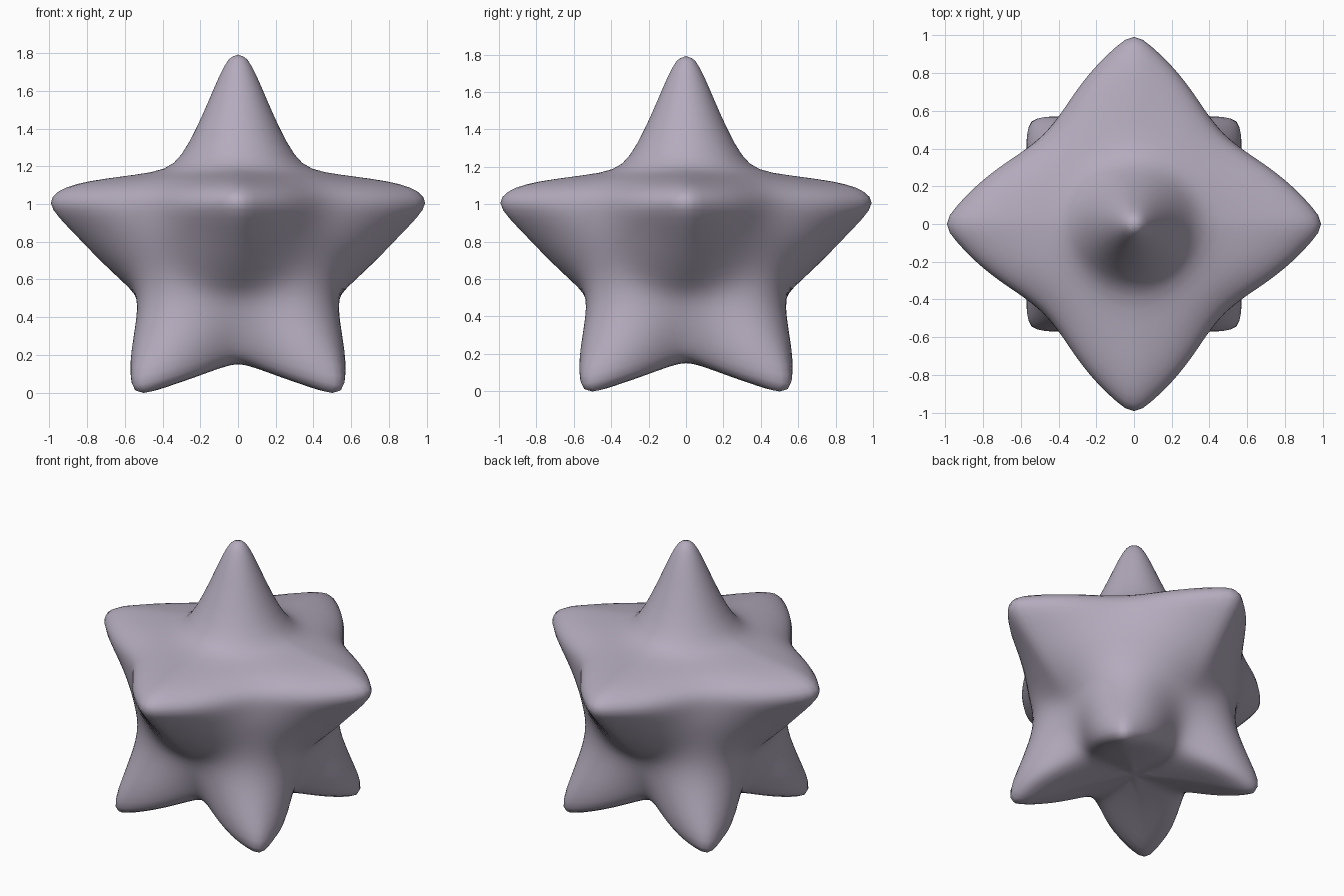
import bpy, bmesh, math

if "Cube" in bpy.data.objects:
    bpy.data.objects.remove(bpy.data.objects["Cube"])

SEG = 64

# Profile rows, top to bottom: radius and height through an arm,
# radius and height through a foot diagonal, cross-section style
# (1 = diamond with arm points, 0 = soft, -1 = pointed feet)
ROWS = [
    (.05, 1.775, .05, 1.775, 0),
    (.095, 1.69, .095, 1.69, 0),
    (.15, 1.56, .15, 1.56, 0),
    (.22, 1.40, .22, 1.40, 0),
    (.30, 1.25, .30, 1.25, 0),
    (.38, 1.18, .37, 1.18, .3),
    (.55, 1.155, .47, 1.15, .65),
    (.72, 1.135, .55, 1.125, .65),
    (.88, 1.11, .62, 1.085, .65),
    (.985, 1.07, .66, 1.045, .65),
    (1.035, 1.01, .675, .99, .65),
    (.975, .93, .675, .93, .65),
    (.86, .82, .67, .85, .6),
    (.73, .69, .655, .76, .4),
    (.61, .585, .635, .66, .2),
    (.545, .525, .625, .56, 0),
    (.515, .45, .64, .45, 0),
    (.495, .36, .68, .33, 0),
    (.465, .27, .735, .20, -.1),
    (.435, .205, .79, .08, -.35),
    (.39, .165, .79, -.02, -.45),
    (.32, .15, .68, -.01, -.7),
    (.22, .15, .50, .05, -.9),
    (.10, .155, .25, .115, -1),
]


def arm_weight(theta, style):
    """1 at the arm direction, 0 on the diagonal."""
    a = abs((theta + math.pi / 4) % (math.pi / 2) - math.pi / 4)
    k = math.sqrt(2) - 1
    soft = math.cos(2 * a) ** 2
    diamond = (1 / math.cos(math.pi / 4 - a) - 1) / k
    foot = 1 - (1 / math.cos(a) - 1) / k
    other = diamond if style > 0 else foot
    return soft + (other - soft) * abs(style)


# Star body: loft the rows into a closed skin
bm = bmesh.new()
rings = []
for r0, z0, r1, z1, style in ROWS:
    ring = []
    for i in range(SEG):
        t = 2 * math.pi * i / SEG
        w = arm_weight(t, style)
        r = r1 + (r0 - r1) * w
        ring.append(bm.verts.new((r * math.cos(t), r * math.sin(t), z1 + (z0 - z1) * w)))
    rings.append(ring)
top = bm.verts.new((0, 0, 1.793))
bottom = bm.verts.new((0, 0, .16))
for i in range(SEG):
    j = (i + 1) % SEG
    bm.faces.new((top, rings[0][i], rings[0][j]))
    bm.faces.new((bottom, rings[-1][j], rings[-1][i]))
    for a, b in zip(rings, rings[1:]):
        bm.faces.new((a[i], b[i], b[j], a[j]))
bmesh.ops.recalc_face_normals(bm, faces=bm.faces)
for f in bm.faces:
    f.smooth = True
mesh = bpy.data.meshes.new("star_body")
bm.to_mesh(mesh)
bm.free()

star = bpy.data.objects.new("star_body", mesh)
bpy.context.collection.objects.link(star)
star.modifiers.new("round", 'SUBSURF').levels = 1
star.modifiers["round"].render_levels = 1

mat = bpy.data.materials.new("dusty lilac")
mat.diffuse_color = (.46, .41, .51, 1)
mat.use_nodes = True
mat.node_tree.nodes["Principled BSDF"].inputs["Base Color"].default_value = mat.diffuse_color
mesh.materials.append(mat)
